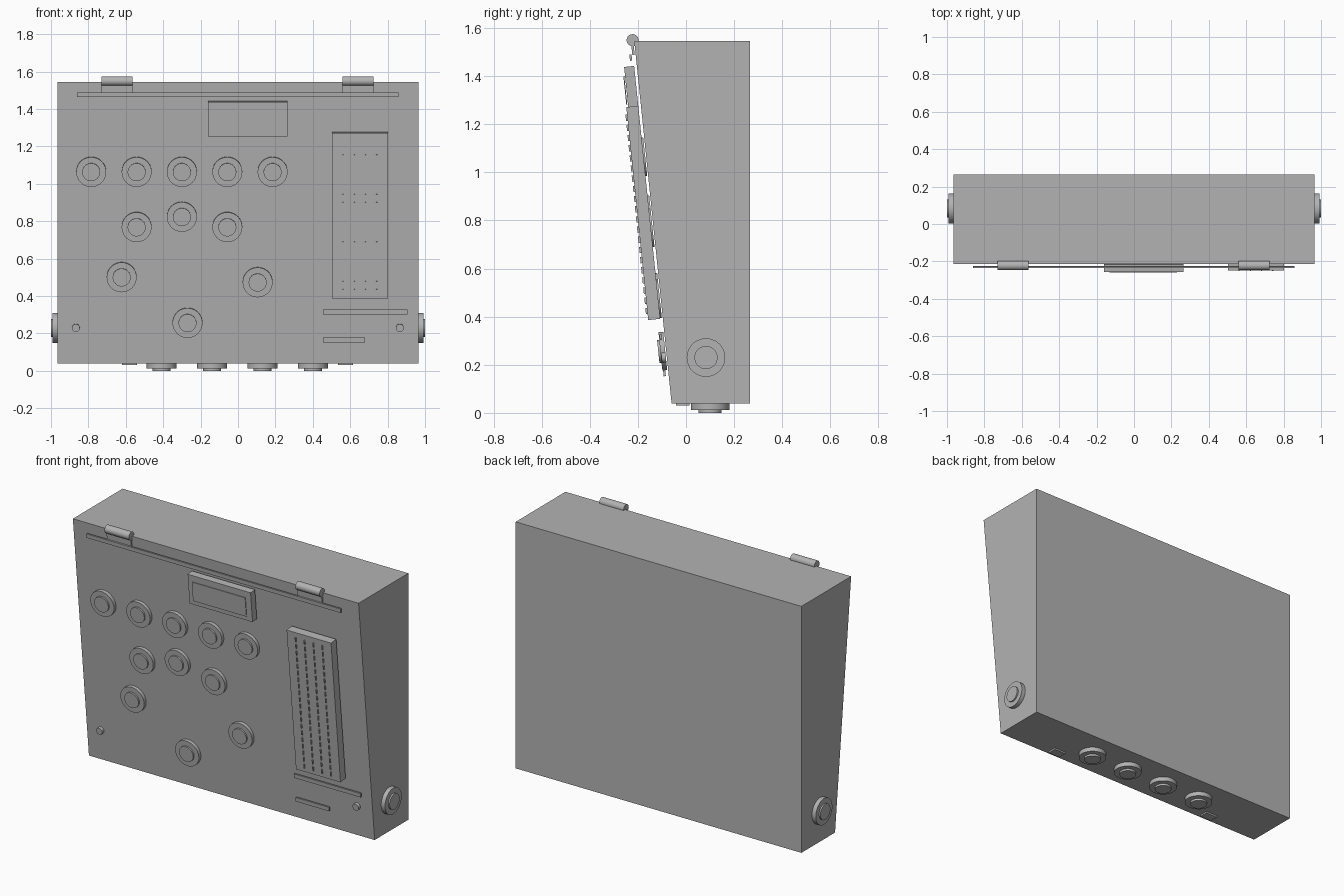
import bpy, bmesh, math
from mathutils import Matrix, Vector

if "Cube" in bpy.data.objects:
    bpy.data.objects.remove(bpy.data.objects["Cube"])

grey = bpy.data.materials.new("casing grey")
grey.diffuse_color = (0.45, 0.45, 0.45, 1)
grey.use_nodes = True
grey.node_tree.nodes["Principled BSDF"].inputs["Base Color"].default_value = grey.diffuse_color

Z0, Z1 = 0.04, 1.545            # casing bottom and top
YB, YF0, YF1 = 0.265, -0.06, -0.215  # back, front at bottom, front at top
HALF_W = 0.965
SLOPE = (YF1 - YF0) / (Z1 - Z0)
COS = math.cos(math.atan(SLOPE))


def finish(bm, name, matrix=Matrix(), smooth=False):
    bmesh.ops.recalc_face_normals(bm, faces=bm.faces)
    me = bpy.data.meshes.new(name)
    bm.to_mesh(me)
    bm.free()
    me.materials.append(grey)
    ob = bpy.data.objects.new(name, me)
    ob.matrix_world = matrix
    bpy.context.collection.objects.link(ob)
    if smooth:
        bpy.ops.object.select_all(action='DESELECT')
        ob.select_set(True)
        bpy.context.view_layer.objects.active = ob
        bpy.ops.object.shade_smooth_by_angle(angle=math.radians(35))
    return ob


def frame(origin, right, up, out):
    m = Matrix((right, up, out)).transposed().to_4x4()
    m.translation = origin
    return m


def on_front(x, z):
    """Local frame on the sloping front: x right, y up the slope, z outwards."""
    up = Vector((0, SLOPE, 1)).normalized()
    right = Vector((1, 0, 0))
    return frame((x, YF0 + SLOPE * (z - Z0), z), right, up, right.cross(up))


def add_box(bm, x0, x1, y0, y1, z0, z1):
    m = Matrix.Translation(((x0 + x1) / 2, (y0 + y1) / 2, (z0 + z1) / 2))
    bmesh.ops.create_cube(bm, size=1, matrix=m @ Matrix.Diagonal((x1 - x0, y1 - y0, z1 - z0, 1)))


def add_disc(bm, r, z0, z1, segs=40):
    bmesh.ops.create_cone(bm, cap_ends=True, segments=segs, radius1=r, radius2=r,
                          depth=z1 - z0, matrix=Matrix.Translation((0, 0, (z0 + z1) / 2)))


def front_plate(name, x0, x1, z0, z1, d0, d1):
    bm = bmesh.new()
    h = (z1 - z0) / 2 / COS
    w = (x1 - x0) / 2
    add_box(bm, -w, w, -h, h, d0, d1)
    return finish(bm, name, on_front((x0 + x1) / 2, (z0 + z1) / 2))


def button(name, matrix, base, rim, cap):
    """Wide collar with a smaller raised cap."""
    bm = bmesh.new()
    add_disc(bm, 0.08, base, rim)
    add_disc(bm, 0.048, rim - 0.005, cap)
    return finish(bm, name, matrix, True)


# Wedge casing
bm = bmesh.new()
profile = [(YF0, Z0), (YB, Z0), (YB, Z1), (YF1, Z1)]
face = bm.faces.new([bm.verts.new((-HALF_W, y, z)) for y, z in profile])
ext = bmesh.ops.extrude_face_region(bm, geom=[face])
bmesh.ops.translate(bm, vec=(2 * HALF_W, 0, 0),
                    verts=[v for v in ext['geom'] if isinstance(v, bmesh.types.BMVert)])
finish(bm, "casing")

# Front buttons
spots = [(x, 1.065) for x in (-0.785, -0.542, -0.30, -0.057, 0.185)]
spots += [(-0.542, 0.77), (-0.057, 0.77), (-0.30, 0.825),
          (-0.622, 0.502), (0.105, 0.475), (-0.27, 0.258)]
for x, z in spots:
    button("front_button", on_front(x, z), 0.004, 0.024, 0.033)

# Side buttons
for s in (-1, 1):
    out = Vector((s, 0, 0))
    up = Vector((0, 0, 1))
    button("side_button", frame((s * HALF_W, 0.083, 0.23), up.cross(out), up, out), 0, 0.026, 0.035)

# Underside buttons and flat feet
down = frame((0, 0, 0), (1, 0, 0), (0, -1, 0), (0, 0, -1))
for x in (-0.408, -0.138, 0.131, 0.40):
    button("underside_button", Matrix.Translation((x, 0.10, Z0)) @ down, 0, 0.027, 0.04)
for x in (-0.58, 0.575):
    bm = bmesh.new()
    add_box(bm, x - 0.04, x + 0.04, -0.042, 0.014, 0.03, Z0)
    finish(bm, "foot")

# Display housing and screen
front_plate("display_housing", -0.16, 0.265, 1.257, 1.443, 0.011, 0.053)
front_plate("display_screen", -0.13, 0.23, 1.285, 1.405, 0.056, 0.060)

# Slotted side panel with rows of fine ridges
front_plate("slot_panel", 0.502, 0.802, 0.392, 1.277, 0.011, 0.061)
bm = bmesh.new()
for i in range(4):
    x = -0.09 + 0.06 * i
    for j in range(20):
        y = -0.42 + 0.0425 * j
        add_box(bm, x - 0.003, x + 0.003, y, y + 0.026, 0.061, 0.068)
finish(bm, "panel_ridges", on_front(0.652, 0.835))

# Trim bars
front_plate("top_trim", -0.86, 0.857, 1.466, 1.491, 0.017, 0.026)
front_plate("long_trim", 0.455, 0.905, 0.304, 0.329, 0.012, 0.021)
front_plate("short_trim", 0.455, 0.68, 0.154, 0.179, 0.012, 0.021)

# Front screws
for x in (-0.867, 0.865):
    bm = bmesh.new()
    add_disc(bm, 0.021, 0.004, 0.022, 24)
    finish(bm, "screw", on_front(x, 0.231), True)

# Hinges: barrel and leaf
for x in (-0.647, 0.642):
    bm = bmesh.new()
    add_disc(bm, 0.025, -0.082, 0.082, 24)
    finish(bm, "hinge_barrel", frame((x, -0.222, 1.549), (0, 1, 0), (0, 0, 1), (1, 0, 0)), True)
    front_plate("hinge_leaf", x - 0.082, x + 0.082, 1.488, 1.548, 0.004, 0.014)
